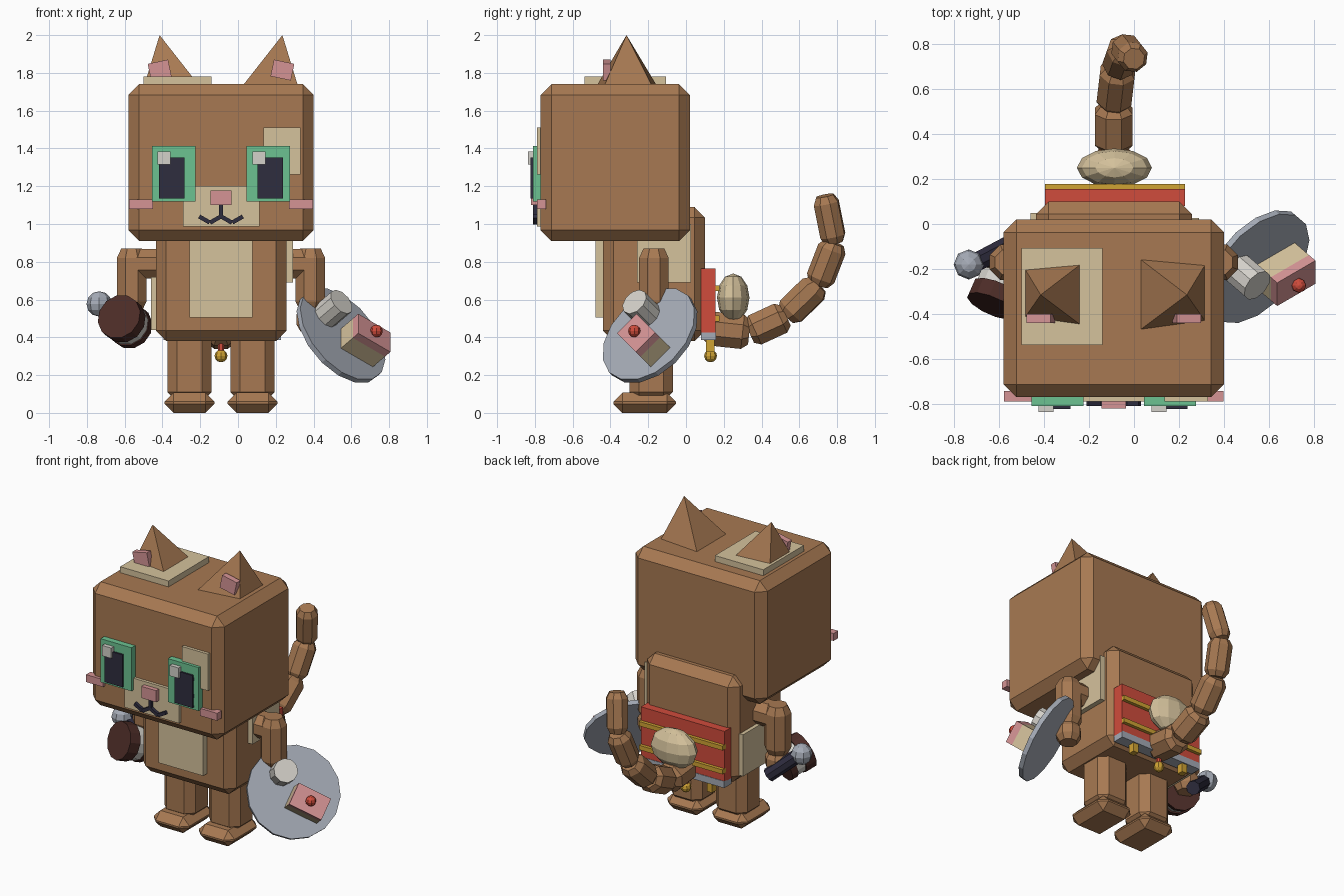
import bpy, bmesh, math
from mathutils import Vector, Matrix

if "Cube" in bpy.data.objects:
    bpy.data.objects.remove(bpy.data.objects["Cube"])

def material(name, rgb):
    m = bpy.data.materials.new(name)
    lin = [((c / 255 + 0.055) / 1.055) ** 2.4 for c in rgb]
    m.diffuse_color = (*lin, 1)
    m.use_nodes = True
    m.node_tree.nodes["Principled BSDF"].inputs["Base Color"].default_value = m.diffuse_color
    return m

BROWN = material("brown fur", (167, 121, 82))
TAN = material("tan patch", (213, 194, 156))
PINK = material("pink", (213, 148, 149))
GREEN = material("eye green", (108, 194, 145))
NAVY = material("dark navy", (47, 45, 63))
WHITE = material("off white", (212, 209, 202))
RED = material("red cloth", (208, 76, 60))
GOLD = material("gold", (208, 163, 52))
GREY = material("metal grey", (165, 171, 182))
COCOA = material("dark brown", (76, 44, 39))

CX = -0.09  # symmetry plane of the animal


def finish(name, bm, mat, matrix=None):
    if matrix is not None:
        bm.transform(matrix)
    bmesh.ops.recalc_face_normals(bm, faces=bm.faces)
    me = bpy.data.meshes.new(name)
    bm.to_mesh(me)
    bm.free()
    me.materials.append(mat)
    ob = bpy.data.objects.new(name, me)
    bpy.context.collection.objects.link(ob)
    return ob


def box(name, x, y, z, mat, bevel=0, rot=0, frame=None):
    """Box from ranges; rot turns it about its own y axis."""
    c = Vector([(a + b) / 2 for a, b in (x, y, z)])
    size = [b - a for a, b in (x, y, z)]
    bm = bmesh.new()
    bmesh.ops.create_cube(bm, size=1, matrix=Matrix.Diagonal((*size, 1)))
    if bevel:
        bmesh.ops.bevel(bm, geom=bm.edges[:], offset=bevel, segments=1, affect='EDGES')
    m = Matrix.Translation(c) @ Matrix.Rotation(rot, 4, 'Y')
    return finish(name, bm, mat, frame @ m if frame else m)


def tube(name, p, q, r, mat, sides=8, taper=0.7, lip=0.15):
    """Faceted rod from p to q with chamfered ends."""
    p, q = Vector(p), Vector(q)
    d = q - p
    bm = bmesh.new()
    rings = []
    profile = [(0, taper), (lip, 1), (1 - lip, 1), (1, taper)] if taper < 1 else [(0, 1), (1, 1)]
    for t, s in profile:
        rings.append([bm.verts.new((r * s * math.cos(a), r * s * math.sin(a), t * d.length))
                      for a in ((i + 0.5) * math.tau / sides for i in range(sides))])
    for a, b in zip(rings, rings[1:]):
        for i in range(sides):
            j = (i + 1) % sides
            bm.faces.new((a[i], a[j], b[j], b[i]))
    bm.faces.new(rings[0])
    bm.faces.new(rings[-1])
    return finish(name, bm, mat, Matrix.Translation(p) @ d.to_track_quat('Z', 'Y').to_matrix().to_4x4())


def ball(name, c, radii, mat, seg=10, rings=6):
    bm = bmesh.new()
    bmesh.ops.create_uvsphere(bm, u_segments=seg, v_segments=rings, radius=1)
    return finish(name, bm, mat, Matrix.Translation(c) @ Matrix.Diagonal((*radii, 1)))


def span(s, a, b):
    """x range at distances a..b from the symmetry plane on side s."""
    return tuple(sorted((CX + s * a, CX + s * b)))


# head and body
box("head", (-0.58, 0.40), (-0.77, 0.02), (0.91, 1.74), BROWN, 0.057)
box("body", (-0.435, 0.257), (-0.44, 0.10), (0.38, 1.09), BROWN, 0.055)
box("belly_patch", (-0.257, 0.077), (-0.48, -0.42), (0.505, 0.98), TAN)
box("right_side_patch", (0.23, 0.29), (-0.26, 0.027), (0.69, 1.0), TAN)
box("left_side_patch", (-0.46, -0.41), (-0.28, 0.05), (0.44, 0.72), TAN)
box("crown_patch", (-0.50, -0.14), (-0.538, -0.107), (1.72, 1.78), TAN)
box("brow_patch", (0.135, 0.33), (-0.79, -0.75), (1.263, 1.51), TAN)
box("muzzle", (-0.29, 0.115), (-0.79, -0.75), (0.987, 1.20), TAN)
box("nose", (-0.145, -0.035), (-0.82, -0.77), (1.10, 1.178), PINK)

# mouth strokes
box("mouth_stem", (-0.10, -0.08), (-0.81, -0.78), (1.03, 1.10), NAVY)
for s in (-1, 1):
    for k, (dx, z, turn) in enumerate(((0.03, 1.023, 30), (0.088, 1.024, -30))):
        x = CX + s * dx
        box(f"mouth_stroke_{k}", (x - 0.032, x + 0.032), (-0.81, -0.78), (z - 0.011, z + 0.011),
            NAVY, rot=math.radians(turn * s))

for s, side in ((-1, "left"), (1, "right")):
    # eyes and cheeks
    box(side + "_eye", span(s, 0.135, 0.365), (-0.81, -0.75), (1.12, 1.412), GREEN)
    box(side + "_pupil", span(s, 0.193, 0.328), (-0.822, -0.80), (1.135, 1.353), NAVY)
    gx = -0.425 if s < 0 else 0.077
    box(side + "_eye_glint", (gx, gx + 0.068), (-0.837, -0.80), (1.315, 1.385), WHITE)
    box(side + "_cheek", span(s, 0.36, 0.488), (-0.79, -0.742), (1.08, 1.13), PINK)

    # leaning pyramid ear with inner plate
    bm = bmesh.new()
    base = [bm.verts.new((CX + s * x, y, 1.735)) for x, y in
            ((0.117, -0.156), (0.406, -0.182), (0.406, -0.431), (0.117, -0.471))]
    apex = bm.verts.new((CX + s * 0.325, -0.315, 2.0))
    bm.faces.new(base)
    for i in range(4):
        bm.faces.new((base[i], base[(i + 1) % 4], apex))
    finish(side + "_ear", bm, BROWN)
    box(side + "_inner_ear", span(s, 0.27, 0.38), (-0.44, -0.40), (1.77, 1.86), PINK,
        rot=math.radians(12 * s))

    # legs, feet, arms
    box(side + "_leg", span(s, 0.05, 0.283), (-0.30, -0.07), (0.06, 0.44), BROWN, 0.05)
    box(side + "_foot", span(s, 0.035, 0.30), (-0.385, -0.053), (0, 0.107), BROWN, 0.048)
    ax = CX + s * 0.473
    tube(side + "_shoulder", (CX + s * 0.30, -0.17, 0.79), (ax, -0.17, 0.79), 0.085, BROWN)
    tube(side + "_arm", (ax, -0.17, 0.87), (ax, -0.17, 0.54), 0.085, BROWN)
    tube(side + "_hand", (ax, -0.17, 0.56), (ax, -0.17, 0.43), 0.08, BROWN, lip=0.3)

# tail
path = [(-0.09, 0.10, 0.45), (-0.09, 0.335, 0.425), (-0.09, 0.53, 0.515),
        (-0.07, 0.70, 0.68), (-0.04, 0.785, 0.90), (0.0, 0.735, 1.15)]
for i, (p, q) in enumerate(zip(path, path[1:])):
    tube(f"tail_segment_{i}", p, q, 0.098 - 0.007 * i, BROWN)

# back cloth with trim, tassels and puff
W = (-0.395, 0.227)
box("back_cloth", W, (0.08, 0.155), (0.425, 0.765), RED)
box("cloth_hem", W, (0.08, 0.158), (0.385, 0.43), GREY)
for z in (0.66, 0.50):
    box("cloth_stripe", W, (0.14, 0.177), (z - 0.015, z + 0.015), GOLD)
for x in (-0.28, 0.11):
    box("small_tassel", (x - 0.02, x + 0.02), (0.105, 0.15), (0.325, 0.39), GOLD)
tube("tassel_cord", (CX, 0.13, 0.39), (CX, 0.13, 0.32), 0.018, RED, taper=1)
ball("tassel_bead", (CX, 0.13, 0.302), (0.034,) * 3, GOLD, 8)
ball("puff", (-0.087, 0.25, 0.61), (0.167, 0.086, 0.128), TAN, 12)

# tilted plate frame: local z is the plate normal
n = Vector((0.64, -0.55, 0.55)).normalized()
a = Vector((0, 1, 1)).normalized()
b = a.cross(n)
frame = Matrix.Translation((0.545, -0.19, 0.41)) @ Matrix((b, n.cross(b), n)).transposed().to_4x4()
at = lambda x, y, z: frame @ Vector((x, y, z))
tube("plate", at(0, 0, -0.015), at(0, 0, 0.015), 0.292, GREY, 16, 1)
cup = frame.inverted() @ Vector((0.515, -0.245, 0.56))
tube("cup", at(cup.x, cup.y, 0.01), at(cup.x, cup.y, 0.145), 0.076, WHITE, 10, 1)
cake = frame.inverted() @ Vector((0.735, -0.275, 0.435))
cx, cy = (cake.x - 0.11, cake.x + 0.11), (cake.y - 0.073, cake.y + 0.073)
box("cake", cx, cy, (0.01, 0.115), TAN, frame=frame)
box("icing", cx, cy, (0.115, 0.16), PINK, frame=frame)
ball("cherry", at(cake.x, cake.y, 0.178), (0.033,) * 3, RED, 8)

# stick with a round head, and layered biscuit
tube("stick", (-0.72, -0.18, 0.57), (-0.55, -0.09, 0.42), 0.045, NAVY, 8, 1)
ball("stick_head", (-0.735, -0.18, 0.577), (0.067,) * 3, GREY, 8)
d = Vector((0.38, 0.87, -0.33)).normalized()
tip = Vector((-0.63, -0.365, 0.51))
for name, t0, t1, r, mat in (("biscuit_front", 0, 0.075, 0.122, COCOA),
                             ("biscuit_filling", 0.075, 0.135, 0.112, WHITE),
                             ("biscuit_back", 0.135, 0.18, 0.118, COCOA)):
    tube(name, tip + d * t0, tip + d * t1, r, mat, 12, 1)
